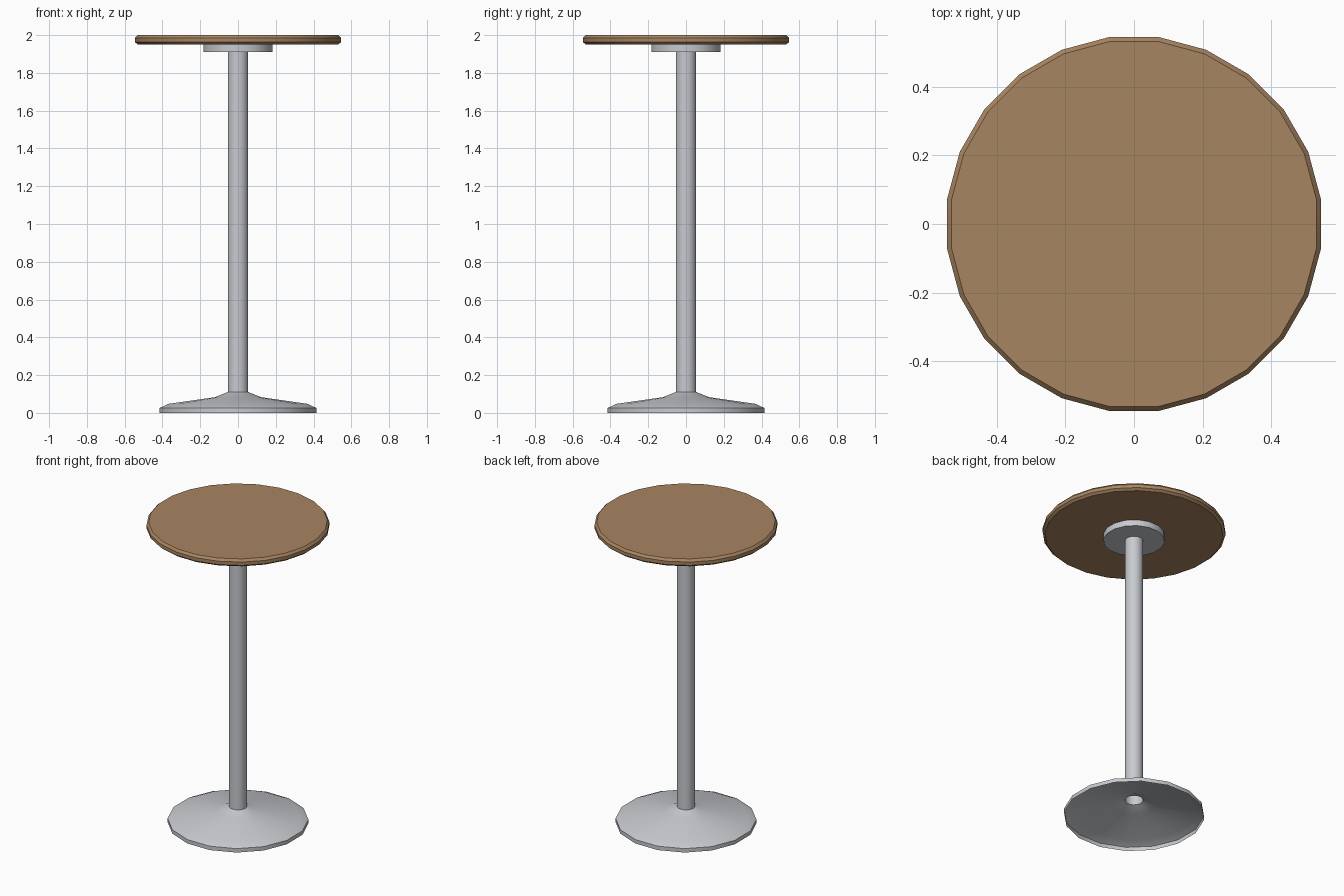
import bpy, math

cube = bpy.data.objects.get("Cube")
if cube:
    bpy.data.objects.remove(cube, do_unlink=True)


def material(name, rgb):
    mat = bpy.data.materials.new(name)
    mat.use_nodes = True
    mat.diffuse_color = (*rgb, 1)
    mat.node_tree.nodes["Principled BSDF"].inputs["Base Color"].default_value = (*rgb, 1)
    return mat


def lathe(name, profile, sides, mat, cap_bottom=False, cap_top=False):
    """Turn a (radius, height) profile about z, with flats facing the axes."""
    verts, faces = [], []
    for r, z in profile:
        for i in range(sides):
            a = math.tau * (i + 0.5) / sides
            verts.append((r * math.cos(a), r * math.sin(a), z))
    for k in range(len(profile) - 1):
        for i in range(sides):
            j = (i + 1) % sides
            lo, hi = k * sides, (k + 1) * sides
            faces.append((lo + i, lo + j, hi + j, hi + i))
    if cap_bottom:
        faces.append(tuple(reversed(range(sides))))
    if cap_top:
        faces.append(tuple(range(len(verts) - sides, len(verts))))
    mesh = bpy.data.meshes.new(name)
    mesh.from_pydata(verts, [], faces)
    mesh.materials.append(mat)
    obj = bpy.data.objects.new(name, mesh)
    bpy.context.collection.objects.link(obj)
    bpy.ops.object.select_all(action="DESELECT")
    obj.select_set(True)
    bpy.context.view_layer.objects.active = obj
    bpy.ops.object.shade_smooth_by_angle(angle=math.radians(30))
    return obj


wood = material("brown wood", (0.39, 0.235, 0.12))
metal = material("light grey metal", (0.57, 0.59, 0.62))

# Round top with chamfered rim
lathe("table_top", [(0.535, 1.95), (0.55, 1.963), (0.55, 1.985), (0.537, 2.0)],
      24, wood, True, True)
# Mounting plate under the top
lathe("mounting_plate", [(0.185, 1.91), (0.185, 1.95)], 16, metal, True, True)
# Hollow pole
lathe("pole", [(0.055, 0.11), (0.055, 1.91)], 16, metal)
# Flared foot, open underneath
lathe("base", [(0.423, 0), (0.423, 0.026), (0.375, 0.048), (0.125, 0.083), (0.055, 0.111)],
      16, metal)
